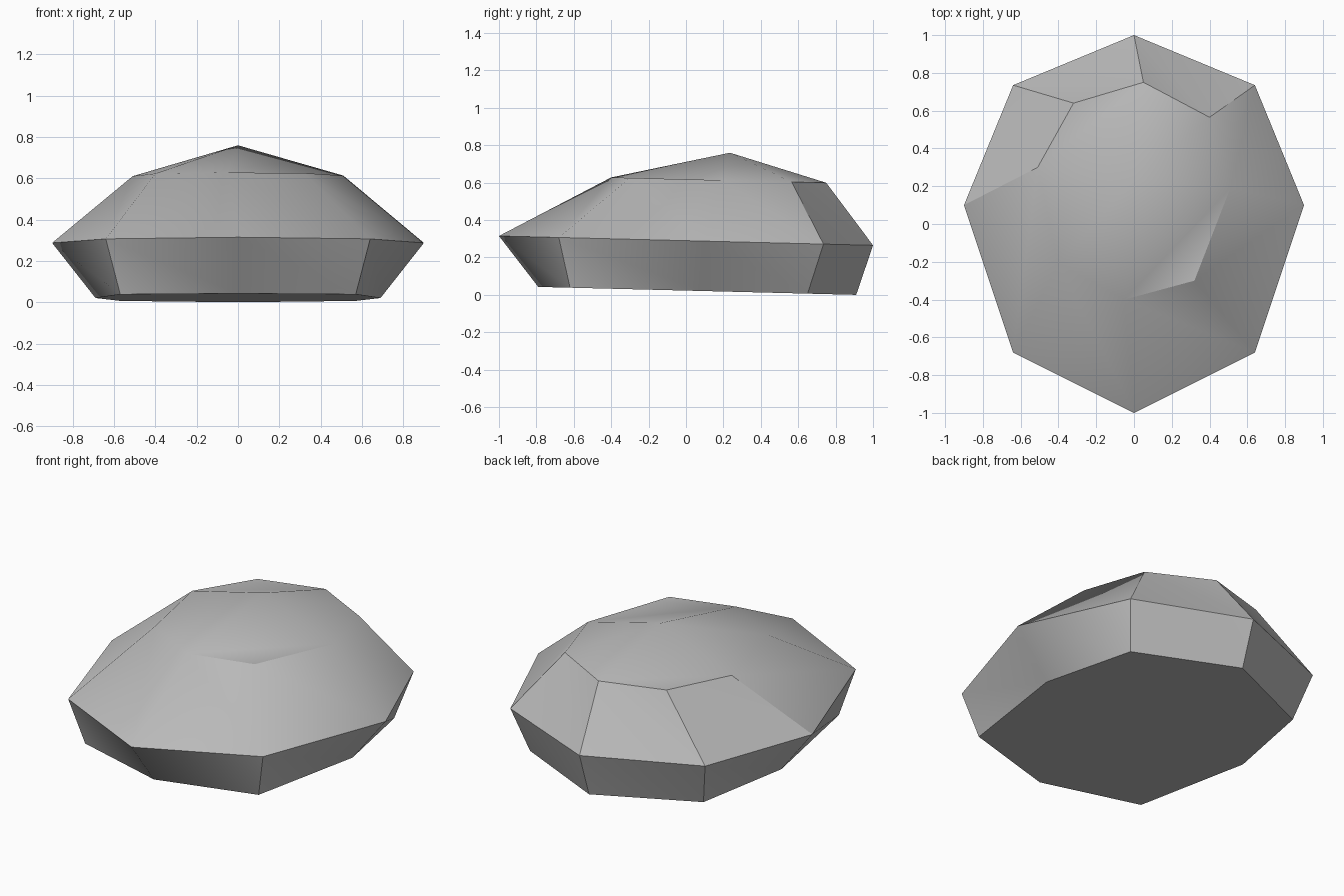
import bpy, bmesh, math

cube = bpy.data.objects.get("Cube")
if cube:
    bpy.data.objects.remove(cube)

# Stone colour
stone = bpy.data.materials.new("stone_grey")
stone.use_nodes = True
colour = (0.5, 0.5, 0.5, 1)
stone.diffuse_color = colour
bsdf = stone.node_tree.nodes["Principled BSDF"]
bsdf.inputs["Base Color"].default_value = colour
bsdf.inputs["Roughness"].default_value = 0.9

bm = bmesh.new()


def mirrored(half):
    """Full ring from its +x half, counter-clockwise from the front."""
    return half + [(-x, y) for x, y in reversed(half[1:-1])]


def ring(points, height, slope):
    """Ring of vertices on a slightly tilted plane."""
    return [bm.verts.new((x, y, height - slope * y)) for x, y in points]


def bridge(low, high):
    """Band of triangles between two rings."""
    n = len(low)
    for i in range(n):
        j = (i + 1) % n
        bm.faces.new((low[i], low[j], high[i]))
        bm.faces.new((low[j], high[j], high[i]))


# Base, girdle and twisted shoulder rings
base = ring(mirrored([(0, -.79), (.57, -.62), (.69, .09), (.57, .65), (0, .91)]), .023, .025)
girdle = ring(mirrored([(0, -1), (.64, -.68), (.9, .1), (.64, .735), (0, 1)]), .29, .025)
shoulder = ring([(-.05, -.4), (.32, -.3), (.51, .19), (.4, .565),
                 (.05, .75), (-.32, .64), (-.51, .3), (-.4, -.21)], .618, .025)
bridge(base, girdle)
bridge(girdle, shoulder)
bm.faces.new(base[::-1])

# Crown: each quarter is a sloping facet and a flat outer facet
apex = bm.verts.new((0, .235, .76))
for i in range(0, 8, 2):
    a, b, c = (shoulder[(i + k) % 8] for k in range(3))
    if i in (2, 6):
        # these quarters fold from the peak to the middle corner
        bm.faces.new((a, b, apex))
        bm.faces.new((b, c, apex))
    else:
        bm.faces.new((a, c, apex))
        bm.faces.new((a, b, c))

bmesh.ops.recalc_face_normals(bm, faces=bm.faces[:])
mesh = bpy.data.meshes.new("rock")
bm.to_mesh(mesh)
bm.free()
mesh.materials.append(stone)
rock = bpy.data.objects.new("rock", mesh)
bpy.context.collection.objects.link(rock)

# Soft facets with crisp main edges
bpy.ops.object.select_all(action='DESELECT')
rock.select_set(True)
bpy.context.view_layer.objects.active = rock
bpy.ops.object.shade_smooth_by_angle(angle=math.radians(35))
